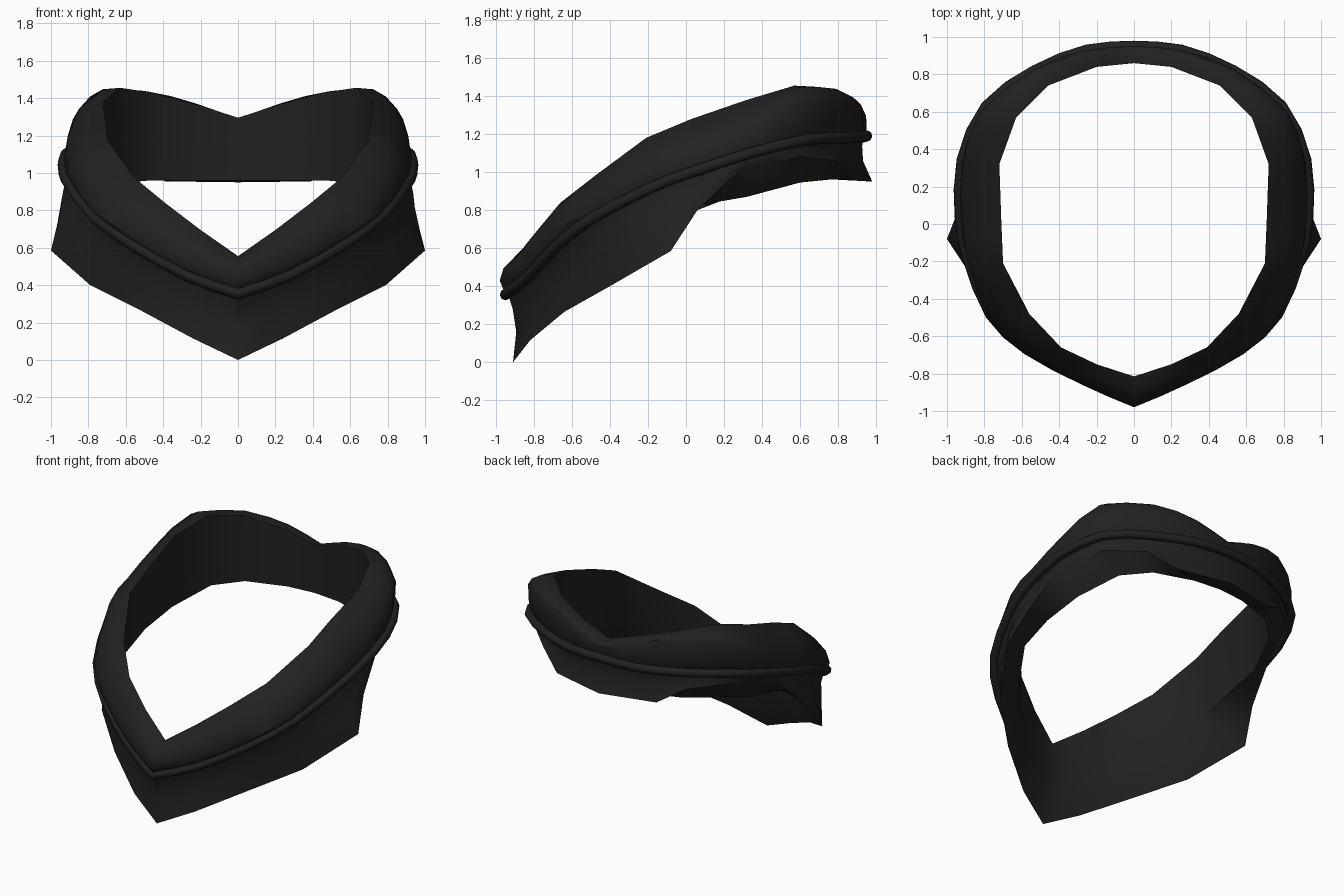
import bpy, bmesh, math
from mathutils import Vector

if "Cube" in bpy.data.objects:
    bpy.data.objects.remove(bpy.data.objects["Cube"])

mat = bpy.data.materials.new("charcoal black")
mat.diffuse_color = (0.015, 0.015, 0.015, 1)
mat.use_nodes = True
mat.node_tree.nodes["Principled BSDF"].inputs["Base Color"].default_value = mat.diffuse_color

# Half rings (x >= 0), running from front centre to back centre
inner_top = [(0, -.815, .555), (.20, -.75, .695), (.39, -.66, .84), (.56, -.48, .98), (.70, -.21, 1.18),
             (.71, .03, 1.28), (.72, .32, 1.38), (.63, .57, 1.455), (.46, .74, 1.43), (.20, .84, 1.36), (0, .86, 1.295)]
shoulder = [(0, -.98, .43), (.27, -.86, .51), (.57, -.70, .665), (.765, -.52, .80), (.89, -.20, .99),
            (.915, .03, 1.08), (.91, .34, 1.20), (.82, .60, 1.36), (.53, .83, 1.37), (.25, .93, 1.33), (0, .95, 1.27)]
bead = [(0, -.95, .355), (.27, -.83, .45), (.57, -.67, .62), (.77, -.48, .765), (.89, -.18, .92),
        (.93, .03, 1.0), (.92, .34, 1.10), (.79, .63, 1.17), (.53, .82, 1.18), (.25, .93, 1.185), (0, .95, 1.19)]
skirt = [(0, -.91, 0), (.24, -.82, .115), (.52, -.64, .265), (.79, -.40, .40), (1.0, -.08, .585),
         (.945, .06, .80), (.89, .30, 1.03), (.77, .60, 1.08), (.56, .80, 1.06), (.39, .89, .955), (0, .98, .95)]
lining = [(0, -.815, .26), (.20, -.75, .34), (.39, -.66, .42), (.58, -.48, .54), (.74, -.21, .74),
          (.75, .03, .82), (.74, .32, .87), (.63, .60, .945), (.47, .75, .96), (.20, .84, .96), (0, .86, .96)]


def halves(pts, curved):
    """Add a station halfway between each pair, bowed outward if curved."""
    p = [Vector(q) for q in pts]
    p = [2 * p[0] - p[1]] + p + [2 * p[-1] - p[-2]]
    out = []
    for a, b, c, d in zip(p, p[1:], p[2:], p[3:]):
        mid = (b + c) * .5625 - (a + d) * .0625 if curved else (b + c) / 2
        out += [b, mid]
    return out + [p[-2]]


def full(half):
    """Mirror a half ring into a closed ring."""
    return half + [Vector((-p.x, p.y, p.z)) for p in half[-2:0:-1]]


def outward(p):
    return Vector((p.x, p.y, 0)).normalized()


def puff(p):
    """Padding amount: fullest at the front, thin at the back centre."""
    return min(1, abs(p.x) * 2 + .2) if p.y > 0 else 1.3


def finish(ob, angle):
    bpy.ops.object.select_all(action='DESELECT')
    ob.select_set(True)
    bpy.context.view_layer.objects.active = ob
    if ob.type == 'CURVE':
        bpy.ops.object.convert(target='MESH')
        ob = bpy.context.object
    bpy.ops.object.shade_smooth_by_angle(angle=math.radians(angle))


I, S, L = (halves(r, False) for r in (inner_top, skirt, lining))
U, B = (halves(r, True) for r in (shoulder, bead))

# Collar body: padded roll above the bead, waisted skirt below, lining inside
up = Vector((0, 0, 1))
crest = [i.lerp(u, .45) + (up * .035 + outward(u) * .01) * puff(u) for i, u in zip(I, U)]
brow = [i.lerp(u, .8) + (up * .03 + outward(u) * .01) * puff(u) for i, u in zip(I, U)]
groove = [b.lerp(u, .45) for b, u in zip(B, U)]
seat = [b - outward(b) * .015 for b in B]
neck = [b.lerp(s, .22) - outward(b) * .03 for b, s in zip(B, S)]
waist = [b.lerp(s, .55) - outward(b) * .035 * abs(outward(b).y) for b, s in zip(B, S)]
for ring in (crest, brow, groove, seat, neck, waist):
    ring[0].x = ring[-1].x = 0
rings = [full(r) for r in (I, crest, brow, U, groove, seat, neck, waist, S, L)]

bm = bmesh.new()
rows = [[bm.verts.new(p) for p in r] for r in rings]
n = len(rows[0])
for a, b in zip(rows, rows[1:] + rows[:1]):
    for k in range(n):
        bm.faces.new((a[k], a[(k + 1) % n], b[(k + 1) % n], b[k]))
bmesh.ops.recalc_face_normals(bm, faces=bm.faces)
me = bpy.data.meshes.new("collar_body")
bm.to_mesh(me)
bm.free()
body = bpy.data.objects.new("collar_body", me)
bpy.context.collection.objects.link(body)
me.materials.append(mat)
finish(body, 40)

# Piping bead around the outside
cu = bpy.data.curves.new("piping_bead", 'CURVE')
cu.dimensions = '3D'
cu.bevel_depth = .03
cu.bevel_resolution = 2
sp = cu.splines.new('POLY')
ring = full(B)
sp.points.add(len(ring) - 1)
for pt, p in zip(sp.points, ring):
    pt.co = (*p, 1)
sp.use_cyclic_u = True
cu.materials.append(mat)
piping = bpy.data.objects.new("piping_bead", cu)
bpy.context.collection.objects.link(piping)
finish(piping, 50)
